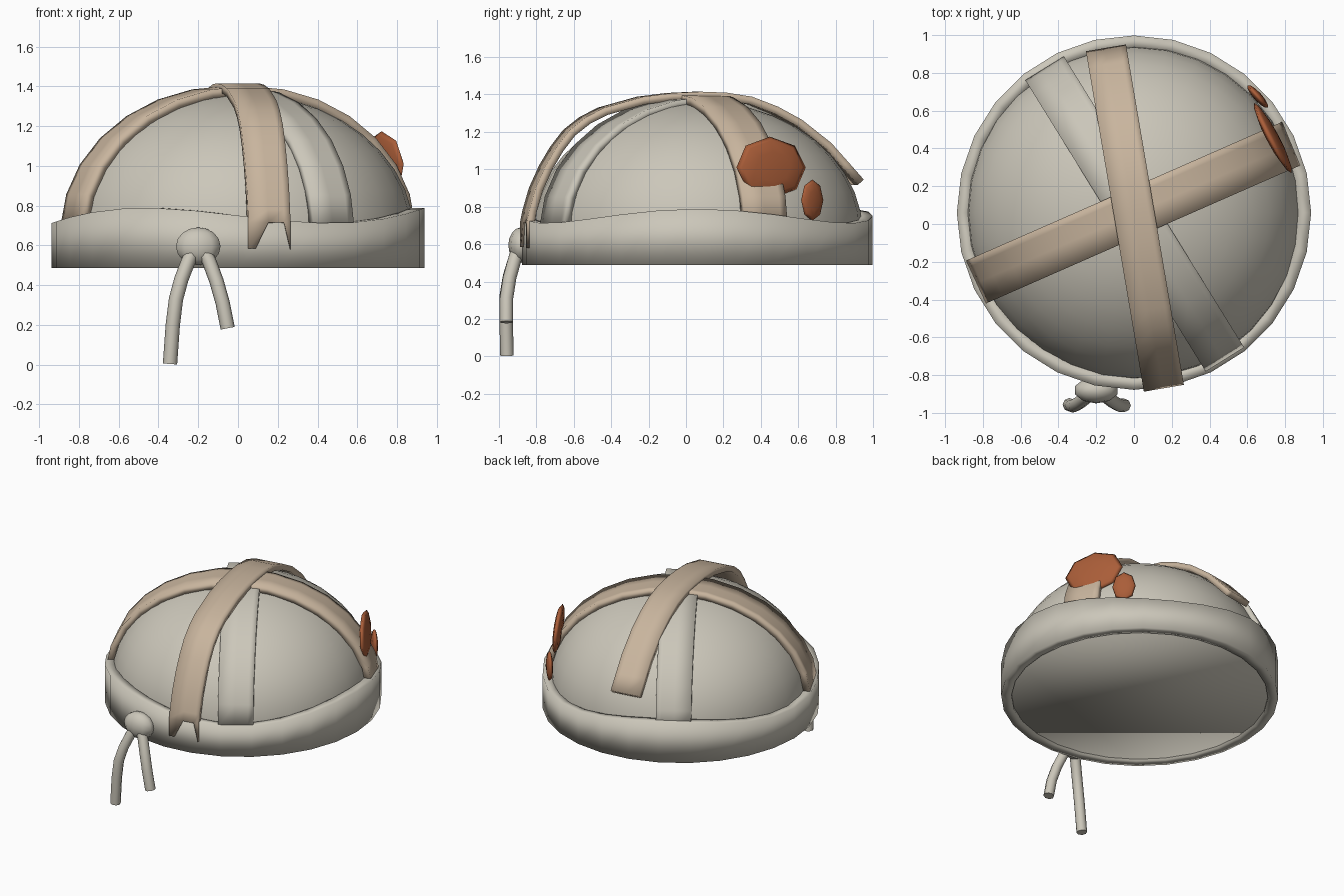
import bpy, bmesh
from math import sin, cos, pi, atan2, radians
from mathutils import Vector, Matrix

if "Cube" in bpy.data.objects:
    bpy.data.objects.remove(bpy.data.objects["Cube"])

CY = 0.06  # centre of the cap along y


def material(name, rgb):
    m = bpy.data.materials.new(name)
    m.diffuse_color = (*rgb, 1)
    m.use_nodes = True
    m.node_tree.nodes["Principled BSDF"].inputs["Base Color"].default_value = m.diffuse_color
    return m


CLOTH = material("pale_cloth", (0.60, 0.57, 0.49))
TAN = material("tan_cloth", (0.58, 0.46, 0.34))
RUST = material("rust_stain", (0.40, 0.11, 0.04))


def make(name, bm, mat, smooth=True):
    bmesh.ops.recalc_face_normals(bm, faces=bm.faces)
    me = bpy.data.meshes.new(name)
    bm.to_mesh(me)
    bm.free()
    for p in me.polygons:
        p.use_smooth = smooth
    me.materials.append(mat)
    ob = bpy.data.objects.new(name, me)
    bpy.context.collection.objects.link(ob)
    return ob


def bridge(bm, a, b):
    n = len(a)
    for i in range(n):
        bm.faces.new((a[i], a[(i + 1) % n], b[(i + 1) % n], b[i]))


# Dome: half ellipsoid with a short straight skirt and a closed underside
N, R, RZ, CZ = 32, 0.885, 0.705, 0.66
bm = bmesh.new()
prof = [(0.872, 0.50)] + [(R * cos(i * pi / 20), CZ + RZ * sin(i * pi / 20)) for i in range(10)]
rings = [[bm.verts.new((r * cos(2 * pi * k / N), CY + r * sin(2 * pi * k / N), z))
          for k in range(N)] for r, z in prof]
for a, b in zip(rings, rings[1:]):
    bridge(bm, a, b)
top = bm.verts.new((0, CY, CZ + RZ))
for k in range(N):
    bm.faces.new((rings[-1][k], rings[-1][(k + 1) % N], top))
bm.faces.new(rings[0])
make("dome", bm, CLOTH)

# Brow band with a three-wave upper edge
N = 28
bm = bmesh.new()
loops = []
for r, upper in ((0.938, 0), (0.938, 1), (0.868, 1), (0.868, 0)):
    ring = []
    for k in range(N):
        t = 2 * pi * k / N
        z = 0.75 + 0.038 * cos(3 * t) if upper else 0.487
        ring.append(bm.verts.new((r * cos(t), CY + r * sin(t), z)))
    loops.append(ring)
for i in range(4):
    bridge(bm, loops[i], loops[(i + 1) % 4])
make("brow_band", bm, CLOTH)


def strap(name, prof, heading, width, mat, thick, tails=False):
    """Flat strip over the dome; prof is (distance along heading, z)."""
    d = Vector((cos(heading), sin(heading), 0))
    side = Vector((-d.y, d.x, 0))
    bm = bmesh.new()

    def vert(r, z, u):
        return bm.verts.new(Vector((0, CY, z)) + d * r + side * (u * width / 2))
    cols = (-1, -0.05, 0.7, 1)
    rows = [[vert(r, z, u) for u in cols] for r, z in prof]
    for a, b in zip(rows, rows[1:]):
        for i in range(3):
            bm.faces.new((a[i], b[i], b[i + 1], a[i + 1]))
    if tails:  # torn end
        e, r = rows[0], prof[0][0]
        bm.faces.new((vert(r, 0.585, -1), vert(r, 0.585, -0.65), e[1], e[0]))
        bm.faces.new((e[2], e[3], vert(r, 0.58, 1)))
    bmesh.ops.recalc_face_normals(bm, faces=bm.faces)
    mid = max(bm.faces, key=lambda f: f.calc_center_median().z)
    flip = mid.normal.z < 0
    ob = make(name, bm, mat)
    s = ob.modifiers.new("thickness", "SOLIDIFY")
    s.thickness = thick
    s.offset = 1 if flip else -1
    bpy.context.view_layer.objects.active = ob
    ob.select_set(True)
    bpy.ops.object.shade_smooth_by_angle(angle=radians(35))
    ob.select_set(False)


def arc(r, rz, n=14, low=radians(3)):
    return [(r * cos(low + (pi - 2 * low) * i / n), CZ + rz * sin(low + (pi - 2 * low) * i / n))
            for i in range(n + 1)]


# Crossing straps, lowest layer first
strap("lower_strap", arc(0.918, 0.727), atan2(-0.775, 0.48), 0.24, CLOTH, 0.045)
strap("middle_strap", arc(0.922, 0.742), atan2(0.36, 0.82), 0.25, TAN, 0.045)
strap("upper_strap",
      [(0.943, 0.715), (0.930, 0.78), (0.895, 0.90), (0.840, 1.02), (0.780, 1.12), (0.71, 1.21),
       (0.62, 1.28), (0.52, 1.33), (0.31, 1.388), (0.15, 1.408), (0, 1.415), (-0.14, 1.41),
       (-0.28, 1.388), (-0.42, 1.335), (-0.55, 1.265), (-0.71, 1.14), (-0.80, 1.04), (-0.885, 0.945)],
      atan2(-0.91, 0.155), 0.215, TAN, 0.042, tails=True)


def blob(name, loc, scale, mat, seg, rings, rot=Matrix()):
    bm = bmesh.new()
    bmesh.ops.create_uvsphere(bm, u_segments=seg, v_segments=rings, radius=1)
    bm.transform(Matrix.Translation(loc) @ rot @ Matrix.Diagonal((*scale, 1)))
    return make(name, bm, mat)


# Stains: flattened discs facing outward
def facing(az, el):
    return Matrix.Rotation(radians(az), 4, "Z") @ Matrix.Rotation(radians(90 - el), 4, "Y")


blob("large_stain", (0.735, 0.455, 1.01), (0.165, 0.21, 0.03), RUST, 8, 6, facing(28, 5))
blob("small_stain", (0.655, 0.675, 0.835), (0.11, 0.08, 0.022), RUST, 8, 6, facing(42, 0))

# Knot and its hanging ends
blob("knot", (-0.20, -0.88, 0.595), (0.118, 0.07, 0.095), CLOTH, 10, 8)


def cord(name, pts, radius):
    """Eight-sided tube through a few points."""
    bm = bmesh.new()
    pts = [Vector(p) for p in pts]
    rings = []
    for i, p in enumerate(pts):
        t = (pts[min(i + 1, len(pts) - 1)] - pts[max(i - 1, 0)]).normalized()
        a = t.cross(Vector((0, 1, 0))).normalized()
        b = t.cross(a)
        rings.append([bm.verts.new(p + radius * (cos(k * pi / 4) * a + sin(k * pi / 4) * b))
                      for k in range(8)])
    for a, b in zip(rings, rings[1:]):
        bridge(bm, a, b)
    bm.faces.new(rings[0])
    bm.faces.new(rings[-1])
    ob = make(name, bm, CLOTH)
    bpy.context.view_layer.objects.active = ob
    ob.select_set(True)
    bpy.ops.object.shade_smooth_by_angle(angle=radians(50))
    ob.select_set(False)


cord("long_knot_end", [(-0.215, -0.89, 0.60), (-0.25, -0.915, 0.52), (-0.285, -0.943, 0.43),
                       (-0.312, -0.960, 0.33), (-0.328, -0.962, 0.20), (-0.342, -0.957, 0.004)], 0.036)
cord("short_knot_end", [(-0.185, -0.89, 0.60), (-0.145, -0.915, 0.52), (-0.108, -0.943, 0.42),
                        (-0.077, -0.960, 0.31), (-0.052, -0.960, 0.183)], 0.036)
